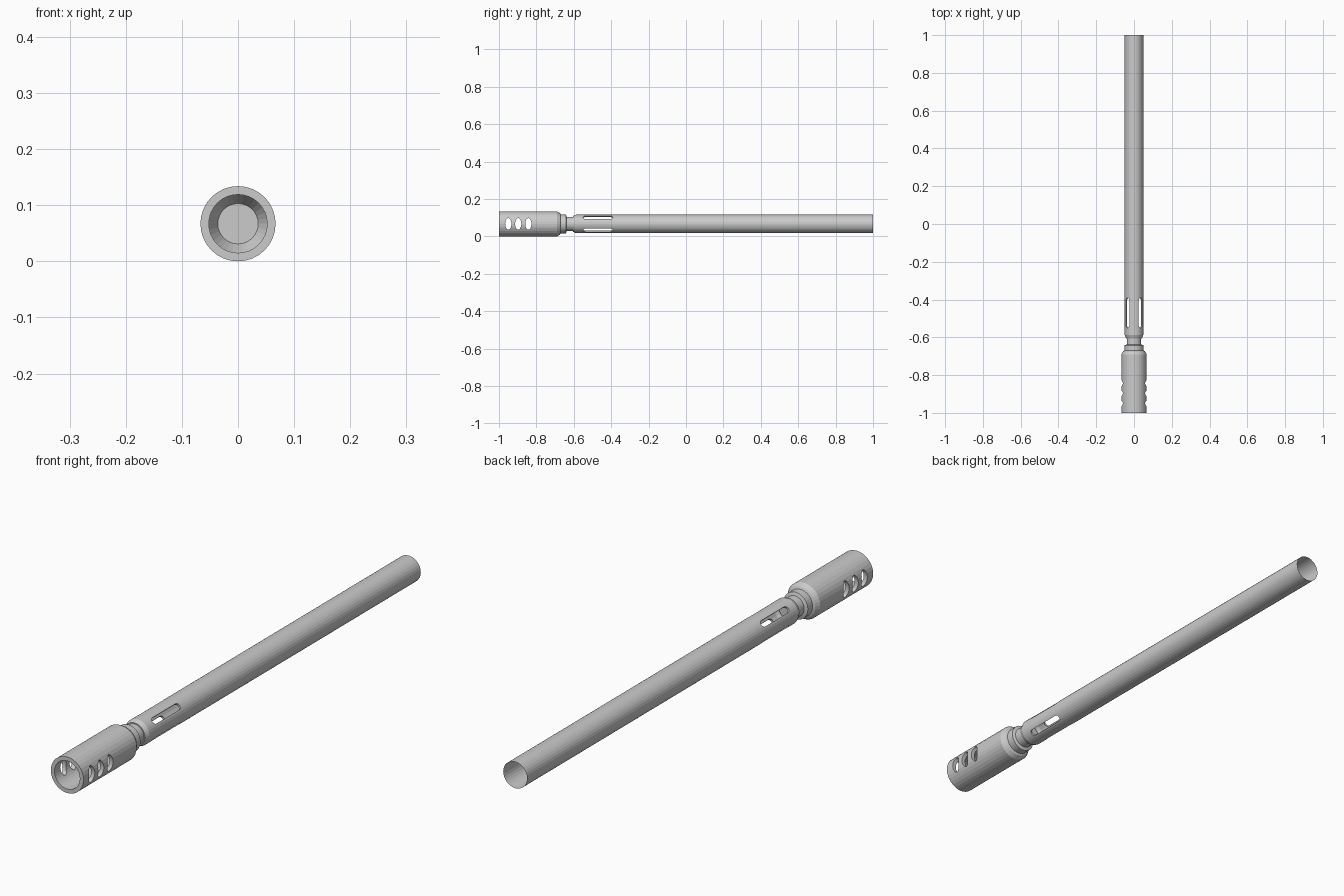
import bpy, bmesh
from math import pi, sin, cos
from mathutils import Matrix, Vector

if "Cube" in bpy.data.objects:
    bpy.data.objects.remove(bpy.data.objects["Cube"])

ZC = 0.067      # height of the bore axis
SIDES = 32


def finish(name, bm):
    bmesh.ops.recalc_face_normals(bm, faces=bm.faces)
    me = bpy.data.meshes.new(name)
    bm.to_mesh(me)
    bm.free()
    ob = bpy.data.objects.new(name, me)
    bpy.context.collection.objects.link(ob)
    return ob


def lathe(name, profile):
    """Revolve a closed (radius, y) profile around the bore axis."""
    bm = bmesh.new()
    vs = [bm.verts.new((r, y, 0)) for r, y in profile]
    edges = [bm.edges.new((vs[i], vs[(i + 1) % len(vs)])) for i in range(len(vs))
             if profile[i][0] + profile[(i + 1) % len(vs)][0] > 0]
    bmesh.ops.spin(bm, geom=vs + edges, cent=(0, 0, 0), axis=(0, 1, 0),
                   angle=2 * pi, steps=SIDES, use_duplicate=False)
    bmesh.ops.remove_doubles(bm, verts=bm.verts, dist=1e-5)
    bmesh.ops.translate(bm, verts=bm.verts, vec=(0, 0, ZC))
    return finish(name, bm)


def add_prism(bm, outline, angle):
    """Add a (y, width) outline extruded through the axis, tilted about y."""
    base = [bm.verts.new((-0.1, y, w)) for y, w in outline]
    face = bm.faces.new(base)
    ext = bmesh.ops.extrude_face_region(bm, geom=[face])['geom']
    top = [v for v in ext if isinstance(v, bmesh.types.BMVert)]
    bmesh.ops.translate(bm, verts=top, vec=(0.2, 0, 0))
    rot = Matrix.Translation((0, 0, ZC)) @ Matrix.Rotation(angle, 4, 'Y')
    bmesh.ops.transform(bm, matrix=rot, verts=base + top)


def cut(ob, prisms):
    """Subtract each prism from the object and bake the result."""
    for outline, angle in prisms:
        bm = bmesh.new()
        add_prism(bm, outline, angle)
        cutter = finish("cutter", bm)
        cutter.hide_render = True
        mod = ob.modifiers.new("cut", 'BOOLEAN')
        mod.operation, mod.solver, mod.object = 'DIFFERENCE', 'EXACT', cutter
        bpy.context.view_layer.objects.active = ob
        bpy.ops.object.modifier_apply(modifier=mod.name)
        bpy.data.objects.remove(cutter)


# Muzzle brake with collar, neck and a blind conical bore
brake = lathe("muzzle_brake", [
    (0, -0.69), (0.036, -0.69), (0.052, -0.72), (0.052, -1.0), (0.067, -1.0),
    (0.067, -0.69), (0.058, -0.674), (0.05, -0.67), (0.05, -0.642),
    (0.038, -0.638), (0.038, -0.598), (0, -0.598)])
ring = [2 * pi * i / 24 for i in range(24)]
ports = [[(yc + 0.0165 * cos(a), 0.031 * sin(a)) for a in ring]
         for yc in (-0.95, -0.897, -0.843)]
cut(brake, [(p, 0) for p in ports])

# Barrel tube with four diagonal rounded slots
barrel = lathe("barrel", [
    (0.049, 1.0), (0.049, -0.588), (0.042, -0.605), (0.034, -0.605),
    (0.041, -0.585), (0.041, 1.0)])
R = 0.012
slot = [(-0.403 + R * cos(a), R * sin(a)) for a in [pi * (i / 8 - 0.5) for i in range(9)]]
slot += [(-0.538 - R * cos(a), -R * sin(a)) for a in [pi * (i / 8 - 0.5) for i in range(9)]]
cut(barrel, [(slot, pi / 4), (slot, -pi / 4)])

# Open the barrel: keep the outer skin and slot walls only
bm = bmesh.new()
bm.from_mesh(barrel.data)
inner = []
for f in bm.faces:
    c = f.calc_center_median()
    out = Vector((c.x, 0, c.z - ZC)).normalized()
    if c.y > 0.999 or f.normal.dot(out) < -0.6:
        inner.append(f)
bmesh.ops.delete(bm, geom=inner, context='FACES')
bm.to_mesh(barrel.data)
bm.free()
